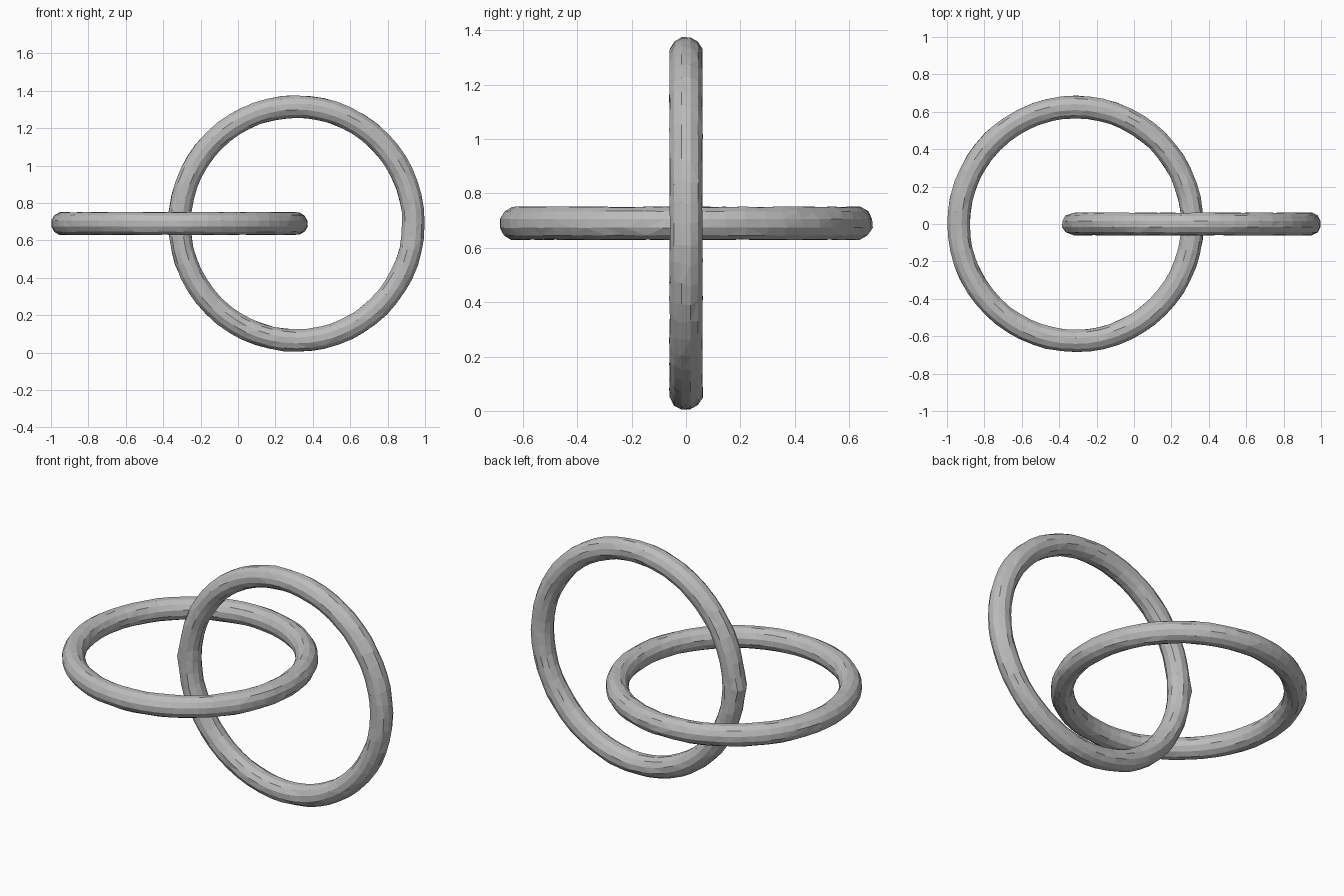
import bpy, bmesh, math, random
from mathutils import Matrix, Vector

if "Cube" in bpy.data.objects:
    bpy.data.objects.remove(bpy.data.objects["Cube"])

random.seed(4)
MAJOR, TUBE = 0.625, 0.0625
SEGMENTS, SIDES = 56, 12

grey = bpy.data.materials.new("grey")
grey.diffuse_color = (0.5, 0.5, 0.5, 1)
grey.use_nodes = True
grey.node_tree.nodes["Principled BSDF"].inputs["Base Color"].default_value = grey.diffuse_color


def make_ring(name, centre, upright, bump_angle):
    """Hand-hewn faceted ring with a small pinched joint on its outside."""
    bm = bmesh.new()
    loops = []
    for i in range(SEGMENTS):
        a = 2 * math.pi * i / SEGMENTS
        at_joint = abs(a - bump_angle) < 0.01
        loop = []
        for j in range(SIDES):
            t = 2 * math.pi * (j + 0.5) / SIDES
            # slight unevenness along and across the tube
            da = a + random.uniform(-0.012, 0.012)
            tube = TUBE + random.uniform(-0.0025, 0.0015)
            r = MAJOR + tube * math.cos(t)
            if at_joint and math.cos(t) > 0.5:
                r += 0.012
            loop.append(bm.verts.new((r * math.cos(da), r * math.sin(da),
                                      tube * math.sin(t))))
        loops.append(loop)
    for i in range(SEGMENTS):
        p, q = loops[i], loops[(i + 1) % SEGMENTS]
        for j in range(SIDES):
            k = (j + 1) % SIDES
            bm.faces.new((p[j], q[j], q[k], p[k]))
    bmesh.ops.triangulate(bm, faces=bm.faces[:])
    if upright:
        bm.transform(Matrix.Rotation(math.pi / 2, 4, 'X'))
    bm.transform(Matrix.Translation(Vector(centre)))
    bmesh.ops.recalc_face_normals(bm, faces=bm.faces[:])
    mesh = bpy.data.meshes.new(name)
    bm.to_mesh(mesh)
    bm.free()
    mesh.materials.append(grey)
    bpy.context.collection.objects.link(bpy.data.objects.new(name, mesh))


# Two interlocked rings at right angles
make_ring("flat_ring", (-0.313, 0, 0.69), False, -1)
make_ring("upright_ring", (0.313, 0, 0.69), True, math.pi)
